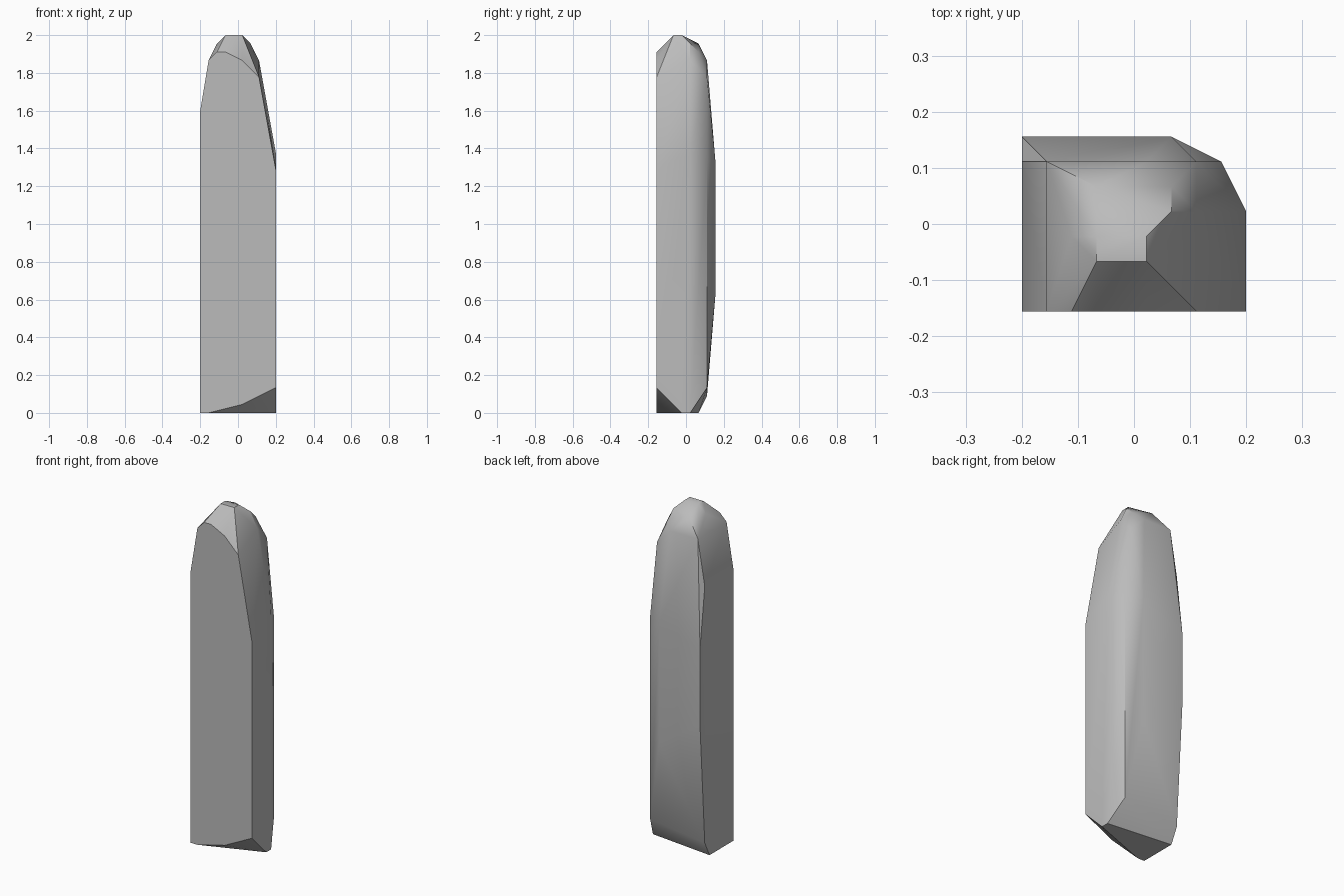
import bpy
import bmesh
import math

default_cube = bpy.data.objects.get("Cube")
if default_cube:
    bpy.data.objects.remove(default_cube, do_unlink=True)

# Stone material
stone = bpy.data.materials.new("grey_stone")
stone.use_nodes = True
grey = (0.5, 0.5, 0.5, 1.0)
stone.diffuse_color = grey
shader = stone.node_tree.nodes["Principled BSDF"]
shader.inputs["Base Color"].default_value = grey
shader.inputs["Roughness"].default_value = 0.9

# Everything sits on a regular grid of this step
STEP = 2 / 45
WIDTH, DEPTH = 9, 7


def corner(bm, x, y, z):
    """Add one chiselled corner given in grid steps."""
    bm.verts.new(((x - WIDTH / 2) * STEP, (y - DEPTH / 2) * STEP, z * STEP))


def upright(bm, x, y, low, high):
    """Add both ends of a vertical arris."""
    corner(bm, x, y, low)
    corner(bm, x, y, high)


bm = bmesh.new()

# Footprint, with the front left corner chipped away
for x, y in ((0, 0), (1, 0), (9, 3), (9, 4), (0, 5)):
    corner(bm, x, y, 0)
corner(bm, 5, 0, 1)
corner(bm, 0, 6, 2)

# Shaft arrises
upright(bm, 9, 0, 3, 29)
upright(bm, 9, 4, 3, 31)
upright(bm, 8, 6, 3, 30)
upright(bm, 6, 7, 14, 30)
upright(bm, 0, 7, 18, 28)
corner(bm, 0, 0, 36)
corner(bm, 0, 6, 36)

# Shoulders
for x, y, z in ((1, 0, 42), (2, 0, 43), (3, 0, 43), (5, 0, 42), (7, 0, 40),
                (1, 6, 42), (5, 6, 42), (7, 6, 40), (7, 4, 42)):
    corner(bm, x, y, z)

# Crown
for x, y, z in ((3, 5, 44), (6, 5, 43), (6, 4, 44), (2, 3, 44),
                (3, 2, 45), (5, 2, 45), (5, 3, 45), (3, 3, 45)):
    corner(bm, x, y, z)

# Wrap the corners in a faceted skin
hull = bmesh.ops.convex_hull(bm, input=bm.verts[:])
loose = {g for g in hull["geom_interior"] + hull["geom_unused"]
         if isinstance(g, bmesh.types.BMVert)}
bmesh.ops.delete(bm, geom=list(loose), context="VERTS")
bmesh.ops.dissolve_limit(bm, angle_limit=math.radians(1),
                         verts=bm.verts[:], edges=bm.edges[:])
bmesh.ops.recalc_face_normals(bm, faces=bm.faces[:])

mesh = bpy.data.meshes.new("standing_stone")
bm.to_mesh(mesh)
bm.free()
mesh.materials.append(stone)
slab = bpy.data.objects.new("standing_stone", mesh)
bpy.context.collection.objects.link(slab)

# Soft worn faces with crisp arrises
bpy.ops.object.select_all(action="DESELECT")
slab.select_set(True)
bpy.context.view_layer.objects.active = slab
bpy.ops.object.shade_smooth_by_angle(angle=math.radians(35))
